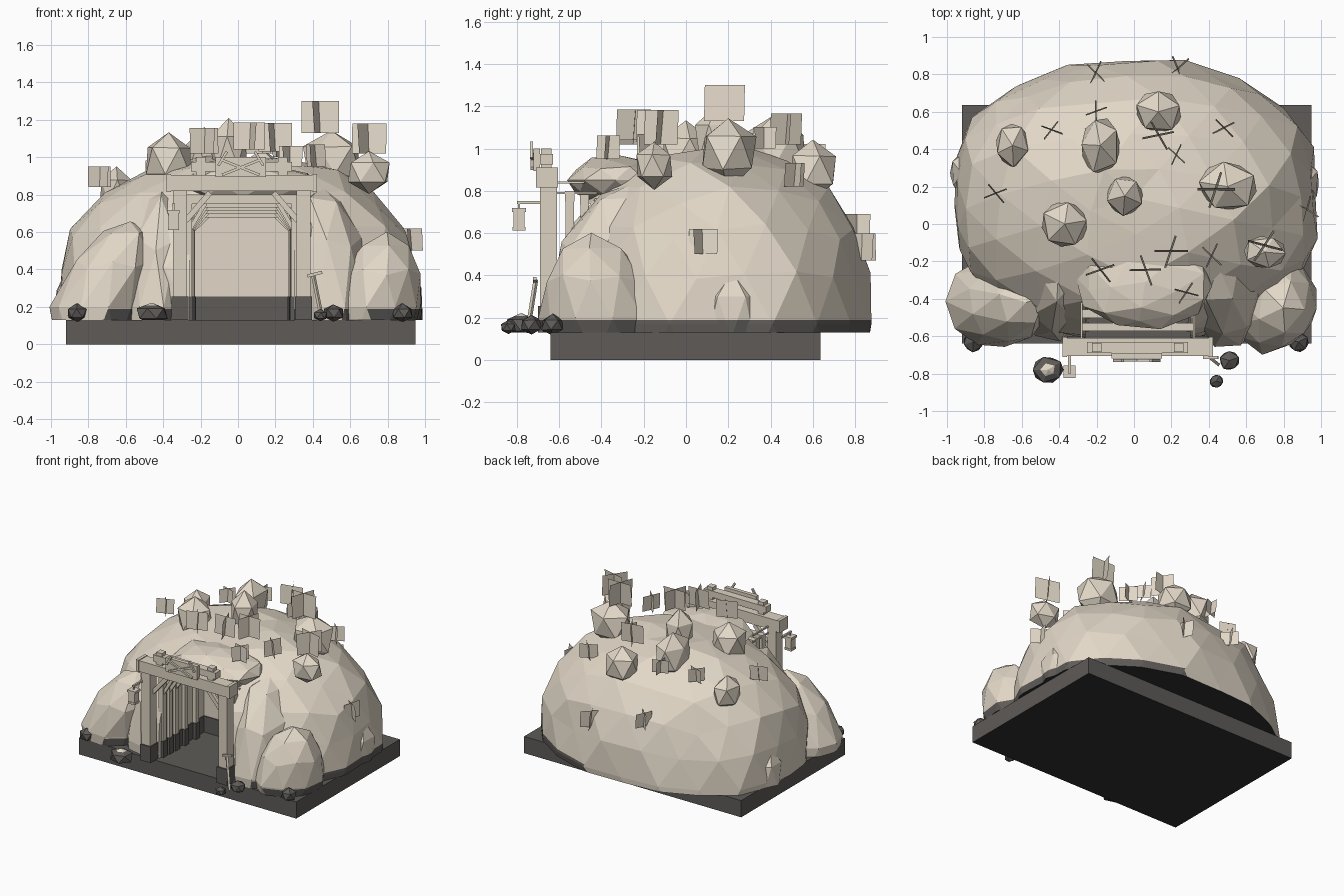
import bpy, bmesh, math, random
from mathutils import Matrix, Vector

if "Cube" in bpy.data.objects:
    bpy.data.objects.remove(bpy.data.objects["Cube"])

def material(name, rgb):
    m = bpy.data.materials.new(name)
    m.diffuse_color = (*rgb, 1)
    m.use_nodes = True
    m.node_tree.nodes["Principled BSDF"].inputs["Base Color"].default_value = m.diffuse_color
    return m

STONE = material("pale stone", (0.76, 0.685, 0.575))
DARK = material("dark earth", (0.112, 0.104, 0.097))
BLACK = material("black underside", (0.03, 0.03, 0.03))
WOOD = material("pale timber", (0.72, 0.655, 0.54))
GROUND = 0.13
CX = 0.02  # centre line of the entrance

def finish(bm, name, mats):
    bmesh.ops.recalc_face_normals(bm, faces=bm.faces)
    me = bpy.data.meshes.new(name)
    bm.to_mesh(me)
    bm.free()
    for m in mats:
        me.materials.append(m)
    ob = bpy.data.objects.new(name, me)
    bpy.context.collection.objects.link(ob)
    return ob

def box(name, lo, hi, mat):
    lo, hi = Vector(lo), Vector(hi)
    bm = bmesh.new()
    bmesh.ops.create_cube(bm, size=1)
    bmesh.ops.scale(bm, vec=hi - lo, verts=bm.verts)
    bmesh.ops.translate(bm, vec=(lo + hi) / 2, verts=bm.verts)
    return finish(bm, name, [mat])

def bar(name, a, b, t, mat):
    """Square bar of thickness t from a to b."""
    a, b = Vector(a), Vector(b)
    bm = bmesh.new()
    bmesh.ops.create_cube(bm, size=1)
    bmesh.ops.scale(bm, vec=(t, t, (b - a).length), verts=bm.verts)
    q = (b - a).to_track_quat('Z', 'Y').to_matrix()
    bmesh.ops.rotate(bm, matrix=q, verts=bm.verts)
    bmesh.ops.translate(bm, vec=(a + b) / 2, verts=bm.verts)
    return finish(bm, name, [mat])

def rock(name, c, r, sub=1, jitter=0.12, seed=1, power=2.0, shear=(0, 0),
         mat=STONE, floor=False, front=1.0, band=0.188, all_round=False):
    """Faceted boulder; floor=True trims it at ground level with a dark foot."""
    rng = random.Random(seed)
    bm = bmesh.new()
    bmesh.ops.create_icosphere(bm, subdivisions=sub, radius=1)
    bmesh.ops.rotate(bm, matrix=Matrix.Rotation(seed * 0.7, 3, 'Z'), verts=bm.verts)
    for v in bm.verts:
        n = sum(abs(k) ** power for k in v.co) ** (1 / power)
        p = v.co / n * (1 + rng.uniform(-jitter, jitter * 0.5))
        if p.y < 0:
            p.y *= front
        up = max(0, p.z)
        v.co = Vector((c[0] + r[0] * p.x + shear[0] * up,
                       c[1] + r[1] * p.y + shear[1] * up, c[2] + r[2] * p.z))
    if floor:
        for z, cut in ((band, False), (GROUND, True)):
            bmesh.ops.bisect_plane(bm, geom=bm.verts[:] + bm.edges[:] + bm.faces[:], dist=1e-5,
                                   plane_co=(0, 0, z), plane_no=(0, 0, 1), clear_inner=cut)
        bmesh.ops.holes_fill(bm, edges=[e for e in bm.edges if e.is_boundary])
        bmesh.ops.recalc_face_normals(bm, faces=bm.faces)
        bm.normal_update()
        for f in bm.faces:
            if f.normal.z < -0.9:
                f.material_index = 2
            elif f.calc_center_median().z < band and (all_round or f.normal.x > 0.1):
                f.material_index = 1
        return finish(bm, name, [mat, DARK, BLACK])
    return finish(bm, name, [mat])

# Base slab with a black underside
slab = box("base_slab", (-0.92, -0.64, 0), (0.95, 0.635, GROUND), DARK)
slab.data.materials.append(BLACK)
for p in slab.data.polygons:
    p.material_index = int(p.normal.z < -0.9)

# Hill and its front shoulders, with a tunnel cut through
hill = rock("hill", (0, 0.14, 0.17), (0.985, 0.74, 0.84), 3, 0.035, 5, 2.35, floor=True, front=1.07)
shoulders = [
    rock("left_shoulder", (-0.45, -0.25, 0.2), (0.21, 0.38, 0.66), 2, 0.05, 21, 2.3, (0.05, 0.05), floor=True),
    rock("right_shoulder", (0.5, -0.28, 0.2), (0.22, 0.38, 0.66), 2, 0.05, 22, 2.3, (-0.05, 0.05), floor=True)]
cutter = box("tunnel_cutter", (CX - 0.28, -1, 0.05), (CX + 0.28, -0.05, 0.74), STONE)
for ob in [hill] + shoulders:
    mod = ob.modifiers.new("tunnel", 'BOOLEAN')
    mod.object, mod.operation, mod.solver = cutter, 'DIFFERENCE', 'EXACT'
    bpy.context.view_layer.objects.active = ob
    bpy.ops.object.modifier_apply(modifier=mod.name)
bpy.data.objects.remove(cutter)

# Dark skirting along the tunnel walls
box("tunnel_skirting_back", (CX - 0.28, -0.058, GROUND), (CX + 0.28, -0.05, 0.255), DARK)
for s in (-1, 1):
    x = CX + s * 0.276
    box("tunnel_skirting_side", (x - 0.004, -0.55, GROUND), (x + 0.004, -0.05, 0.255), DARK)

# Overhang above the entrance and boulders flanking it
rock("overhang", (0.06, -0.31, 0.85), (0.37, 0.25, 0.12), 2, 0.1, 3)
rock("left_boulder", (-0.76, -0.42, 0.2), (0.245, 0.25, 0.47), 2, 0.05, 4, 2.0, (0.19, 0), floor=True)
rock("right_boulder", (0.72, -0.4, 0.2), (0.27, 0.3, 0.42), 2, 0.05, 7, 1.7, (0.08, -0.05), floor=True)
rock("right_foot_rock", (0.93, 0.22, 0.2), (0.07, 0.13, 0.23), 1, 0.1, 8, floor=True)
rock("left_foot_rock", (-0.92, 0.27, 0.2), (0.07, 0.13, 0.2), 1, 0.1, 9, floor=True)

# Rocks sitting on the hill
for i, (x, y, z, rx, ry, rz) in enumerate((
        (-0.37, 0, .98, .14, .14, .16), (-0.05, .15, 1.03, .11, .12, .18),
        (.13, .6, .9, .14, .13, .15), (-.65, .42, .82, .1, .13, .13),
        (.5, .2, .98, .17, .15, .17), (.7, -.15, .92, .13, .1, .12),
        (-.18, .42, .99, .12, .17, .18))):
    rock("hill_rock", (x, y, z), (rx, ry, rz), 1, 0.08, i + 11)

# Loose dark stones on the ground, the largest with a pale top
for i, (x, y, r) in enumerate(((-.86, -.63, .06), (.51, -.73, .06),
                               (.44, -.84, .04), (.88, -.63, .06))):
    rock("loose_stone", (x, y, GROUND + r * 0.6), (r, r, r * 0.85), 1, 0.1, i + 30, mat=DARK)
rock("large_loose_stone", (-.46, -.78, .165), (.09, .08, .06), 1, 0.1, 35,
     floor=True, band=0.207, all_round=True)

# Crossed grass cards, tilted a little: x, y, bottom z, width, angle in degrees
for i, (x, y, z, w, a) in enumerate((
        (.24, .83, .47, .15, 42), (-.2, .81, .58, .13, 65), (-.44, .5, .88, .12, -20),
        (-.2, .6, .92, .12, 20), (.13, .47, 1.02, .17, -60), (.23, .37, 1.0, .12, 65),
        (.48, .51, .82, .13, -45), (.44, .18, 1.13, .2, 0), (-.74, .16, .84, .13, -50),
        (-.18, -.25, 1.02, .16, -52), (.06, -.25, 1.04, .17, -70), (.2, -.15, 1.03, .18, 0),
        (.42, -.17, .95, .14, 65), (.28, -.37, .95, .13, -15), (.93, .08, .5, .14, 75),
        (.7, -.12, 1.02, .19, -15))):
    bm = bmesh.new()
    for k in (0, 1.25):
        t = math.radians(a) + k
        d = Vector((math.cos(t), math.sin(t), 0)) * w / 2
        p = Vector((x, y, z))
        h = Vector((-d.y * 0.12, d.x * 0.12, w * 0.85))
        bm.faces.new([bm.verts.new(q) for q in (p - d, p + d, p + d + h, p - d + h)])
    finish(bm, "grass_card", [STONE])

# Entrance frame: posts, dark footings, header beam
for s in (-1, 1):
    x = CX + s * 0.33
    box("front_post", (x - 0.037, -0.69, GROUND), (x + 0.037, -0.61, 0.82), WOOD)
    box("post_footing", (x - 0.045, -0.70, GROUND), (x + 0.045, -0.60, 0.255), DARK)
    bar("front_brace", (CX + s * 0.3, -0.64, 0.66), (CX + s * 0.17, -0.64, 0.81), 0.03, WOOD)
    for z in (0.79, 0.84):
        bar("tie_rod", (CX + s * 0.3, -0.61, z), (CX + s * 0.3, -0.42, z), 0.01, WOOD)
    box("beam_end_cap", (CX + s * 0.39 - 0.012, -0.71, 0.815), (CX + s * 0.39 + 0.012, -0.605, 0.91), WOOD)
box("header_beam", (CX - 0.4, -0.705, 0.82), (CX + 0.4, -0.61, 0.905), WOOD)
box("upper_beam", (CX - 0.27, -0.69, 0.925), (CX + 0.27, -0.63, 0.975), WOOD)
for x in (-0.2, 0.24):
    box("beam_block", (x - 0.025, -0.685, 0.9), (x + 0.025, -0.635, 1.0), WOOD)

# Inner support frames along the tunnel
for i, y in enumerate((-0.55, -0.48, -0.41, -0.3, -0.17)):
    w = 0.285 - i * 0.004
    top = 0.8 - i * 0.018
    for s in (-1, 1):
        x = CX + s * w
        box("inner_post", (x - 0.02, y - 0.02, GROUND), (x + 0.02, y + 0.02, top), WOOD)
        box("inner_footing", (x - 0.025, y - 0.025, GROUND), (x + 0.025, y + 0.025, 0.255), DARK)
        bar("inner_brace", (x, y, 0.6), (x - s * 0.1, y, top - 0.03), 0.022, WOOD)
    box("inner_beam", (CX - w - 0.02, y - 0.022, top - 0.05), (CX + w + 0.02, y + 0.022, top), WOOD)

# Sign board with crossed picks
box("sign_board", (-0.12, -0.72, 0.893), (0.15, -0.69, 1.0), WOOD)
for s in (-1, 1):
    bar("sign_pick_handle", (0.015 - s * 0.1, -0.728, 0.905), (0.015 + s * 0.1, -0.728, 0.985), 0.014, WOOD)
    bar("sign_pick_head", (0.015 + s * 0.075, -0.73, 1.03), (0.015 + s * 0.12, -0.73, 0.955), 0.014, WOOD)

# Hanging lantern
lx, ly = -0.345, -0.79
bar("lantern_arm", (lx, -0.68, 0.745), (lx, ly - 0.01, 0.745), 0.014, WOOD)
bar("lantern_hook", (lx, ly, 0.71), (lx, ly, 0.75), 0.01, WOOD)
box("lantern_cap", (lx - 0.033, ly - 0.033, 0.7), (lx + 0.033, ly + 0.033, 0.718), WOOD)
box("lantern_glass", (lx - 0.026, ly - 0.026, 0.625), (lx + 0.026, ly + 0.026, 0.7), WOOD)
box("lantern_base", (lx - 0.03, ly - 0.03, 0.612), (lx + 0.03, ly + 0.03, 0.628), WOOD)

# Pickaxe leaning on the right post
bar("pickaxe_handle", (0.45, -0.75, GROUND), (0.40, -0.71, 0.38), 0.016, WOOD)
bar("pickaxe_head", (0.37, -0.715, 0.365), (0.45, -0.715, 0.385), 0.016, WOOD)
